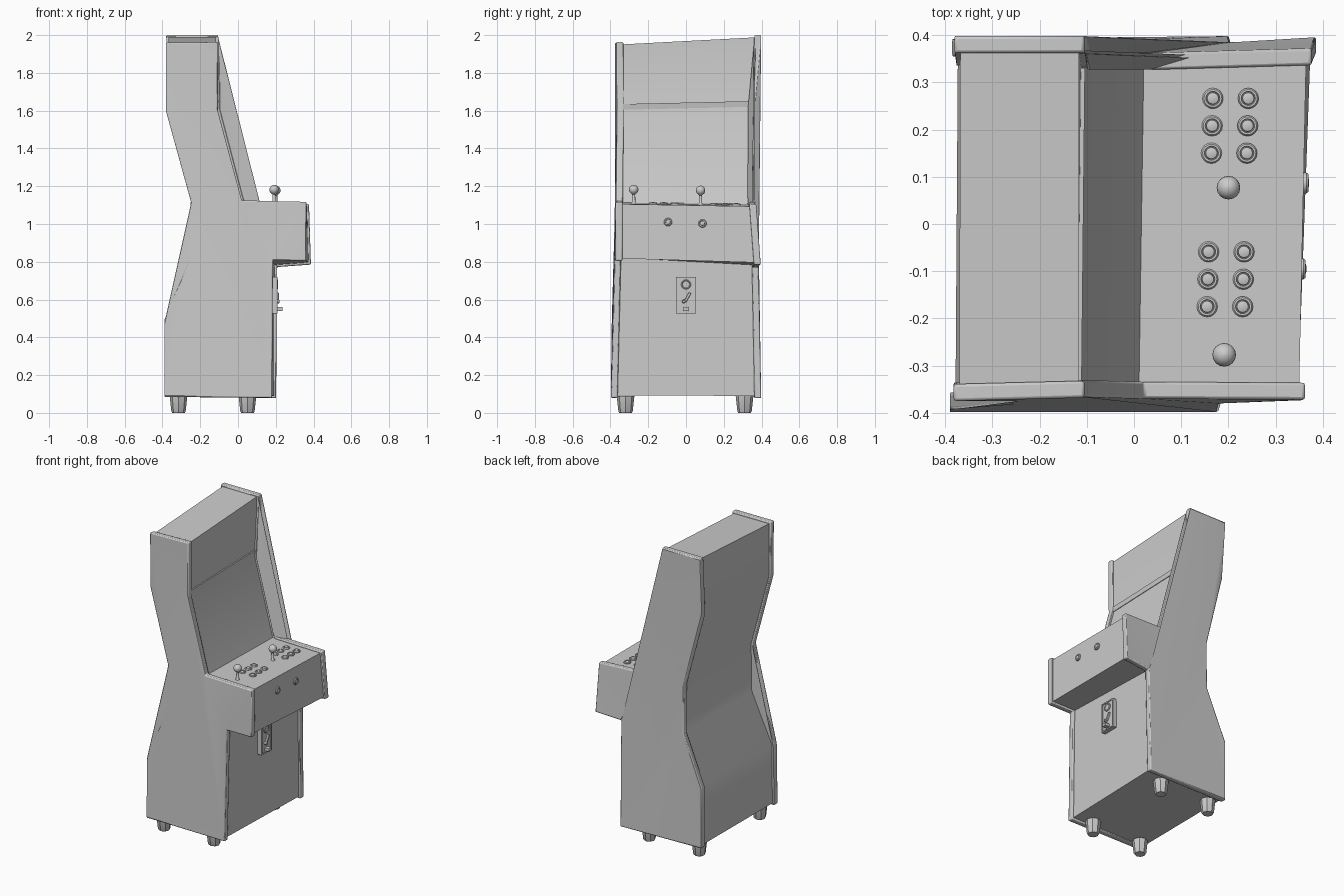
import bpy, bmesh, math
from mathutils import Vector, Matrix

if "Cube" in bpy.data.objects:
    bpy.data.objects.remove(bpy.data.objects["Cube"])

# Slightly crooked cabinet outline: (x, z, y) of near side, then of far side
OUTLINE = [
    (-.390, .085, -.398, -.385, .085, .392),
    (.180, .080, -.398, .202, .078, .398),
    (.185, .810, -.380, .205, .772, .385),
    (.360, .805, -.373, .386, .785, .396),
    (.362, 1.117, -.372, .376, 1.105, .372),
    (.020, 1.125, -.370, .030, 1.118, .362),
    (-.107, 1.600, -.366, -.100, 1.615, .362),
    (-.105, 1.963, -.368, -.105, 2.00, .398),
    (-.382, 1.960, -.375, -.380, 2.00, .398),
    (-.382, 1.600, -.370, -.376, 1.610, .370),
    (-.250, 1.120, -.375, -.250, 1.120, .380),
    (-.250, .810, -.382, -.250, .810, .385),
    (-.390, .490, -.393, -.385, .490, .391),
]
NEAR = [Vector((p[0], p[2], p[1])) for p in OUTLINE]
FAR = [Vector((p[3], p[5], p[4])) for p in OUTLINE]
THICK = .036


def finish(name, bm, angle=35, bevel=0):
    bmesh.ops.recalc_face_normals(bm, faces=bm.faces[:])
    me = bpy.data.meshes.new(name)
    bm.to_mesh(me)
    bm.free()
    ob = bpy.data.objects.new(name, me)
    bpy.context.collection.objects.link(ob)
    if bevel:
        m = ob.modifiers.new("edge", 'BEVEL')
        m.width, m.segments, m.limit_method = bevel, 2, 'ANGLE'
    bpy.ops.object.select_all(action='DESELECT')
    ob.select_set(True)
    bpy.context.view_layer.objects.active = ob
    bpy.ops.object.shade_smooth_by_angle(angle=math.radians(angle))
    return ob


def loft(name, a, b, **kw):
    """Closed solid between two matching outlines."""
    bm = bmesh.new()
    va, vb = [bm.verts.new(p) for p in a], [bm.verts.new(p) for p in b]
    n = len(a)
    for i in range(n):
        j = (i + 1) % n
        bm.faces.new((va[i], va[j], vb[j], vb[i]))
    caps = [bm.faces.new(va), bm.faces.new(vb)]
    bmesh.ops.triangulate(bm, faces=caps)
    return finish(name, bm, **kw)


def inset(pts, d):
    """Mitred inward offset of a counter-clockwise xz outline."""
    out = []
    for i, p in enumerate(pts):
        e1, e2 = p - pts[i - 1], pts[(i + 1) % len(pts)] - p
        n1 = Vector((-e1.z, 0, e1.x)).normalized()
        n2 = Vector((-e2.z, 0, e2.x)).normalized()
        out.append(p + (n1 + n2) * d / (1 + n1.dot(n2)))
    return out


def lathe(name, prof, loc, n=16, rot=None, angle=35):
    """Revolved (radius, height) profile."""
    bm = bmesh.new()
    rings = []
    for r, h in prof:
        rings.append([bm.verts.new((r * math.cos(2 * math.pi * k / n),
                                    r * math.sin(2 * math.pi * k / n), h)) for k in range(n)])
    for a, b in zip(rings, rings[1:]):
        for k in range(n):
            bm.faces.new((a[k], a[(k + 1) % n], b[(k + 1) % n], b[k]))
    bm.faces.new(rings[0])
    bm.faces.new(rings[-1])
    bm.transform(Matrix.Translation(loc) @ (rot or Matrix()))
    return finish(name, bm, angle)


def box(name, loc, size, tilt=0, bevel=0):
    bm = bmesh.new()
    bmesh.ops.create_cube(bm, size=1)
    bm.transform(Matrix.Translation(loc) @ Matrix.Rotation(tilt, 4, 'X') @ Matrix.Diagonal((*size, 1)))
    return finish(name, bm, bevel=bevel)


# Side panels
shift = Vector((0, THICK, 0))
loft("side_panel_near", NEAR, [p + shift for p in NEAR], bevel=.006)
loft("side_panel_far", FAR, [p - shift for p in FAR], bevel=.006)

# Cabinet body set in between the panels
lip = Vector((0, THICK - .006, 0))
loft("cabinet_body", [p + lip for p in inset(NEAR, .012)],
     [p - lip for p in inset(FAR, .012)])

# Trim strip between screen and marquee
ends = []
for p, y in ((NEAR[6], -.335), (FAR[6], .33)):
    ends.append([Vector((p.x + dx, y, p.z + dz)) for dx, dz in
                 ((-.03, .005), (-.008, .005), (-.004, .035), (-.03, .035))])
loft("marquee_trim", *ends)

# Feet
for x in (-.315, .05):
    for y in (-.32, .31):
        lathe("foot", [(.033, 0), (.038, .008), (.047, .09)], (x, y, 0), n=8)


def deck_z(y):
    return 1.103 - .012 * y


# Deck buttons and joysticks for two players
BUTTON = [(.022, -.008), (.022, .005), (.019, .009), (.015, .009),
          (.014, .004), (.013, .004), (.012, .009), (.006, .011)]
for bx, by, jx, jy in ((.155, -.175, .191, -.277), (.164, .150, .200, .077)):
    for col in range(2):
        for row in range(3):
            y = by + row * .058
            lathe("deck_button", BUTTON, (bx + col * .075 + row * .0015, y, deck_z(y)))
    ball = [(max(.001, .025 * math.sin(t)), .076 - .025 * math.cos(t))
            for t in (math.pi * k / 10 for k in range(2, 11))]
    stick = [(.013, -.01), (.013, .004), (.009, .008), (.008, .05)] + ball
    lathe("joystick", stick, (jx, jy, deck_z(jy)), angle=50)

# Start buttons on the front of the control box
to_front = Matrix.Rotation(math.pi / 2, 4, 'Y')
for x, y, z in ((.354, -.095, 1.01), (.360, .087, 1.003)):
    lathe("start_button", BUTTON, (x, y, z), rot=to_front)

# Coin door: plate, frame, lock, lever and return slot
box("coin_plate", (.192, 0, .623), (.026, .108, .195), bevel=.003)
for s in (-1, 1):
    box("coin_frame_side", (.205, s * .05, .623), (.010, .008, .195))
    box("coin_frame_end", (.205, 0, .623 + s * .0935), (.010, .108, .008))
lathe("coin_lock", [(.026, 0), (.026, .007), (.022, .010), (.018, .006), (.010, .006)],
      (.203, 0, .68), rot=to_front)
box("coin_lever", (.209, .008, .612), (.014, .014, .055), tilt=-.5, bevel=.003)
lathe("coin_knob", [(.010, 0), (.010, .014), (.006, .018)], (.203, -.012, .59), n=12, rot=to_front)
box("return_slot", (.218, 0, .55), (.036, .028, .022), bevel=.003)
